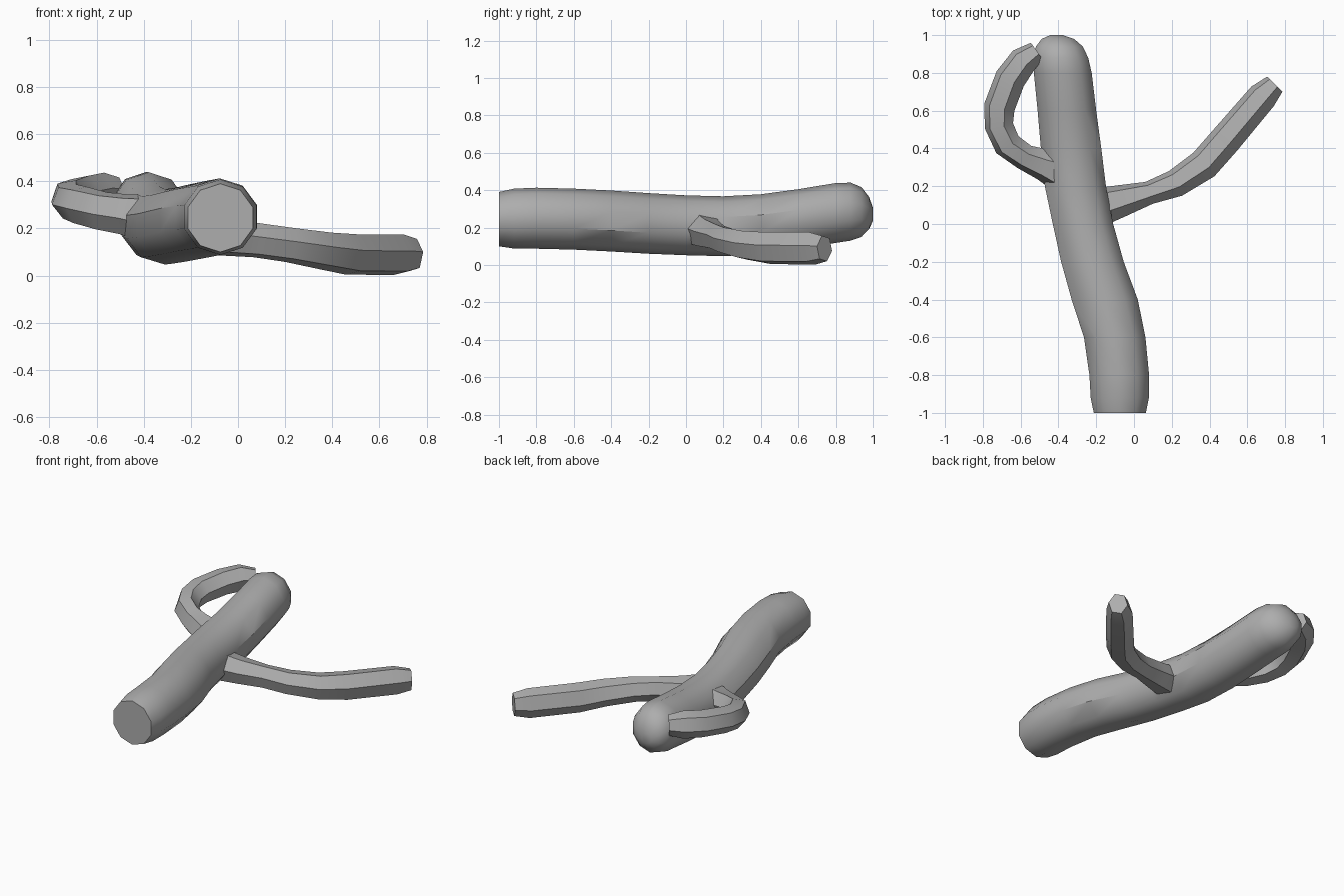
import bpy, bmesh, math
from mathutils import Vector

bark = bpy.data.materials.new("grey_bark")
bark.diffuse_color = (0.42, 0.42, 0.42, 1)


def tube(name, rings, sides, offset, angle, axis=None):
    """Sweep a polygon through rings of (x, y, z, half width, half height)."""
    bm = bmesh.new()
    centres = [Vector(r[:3]) for r in rings]
    loops = []
    for i, (x, y, z, w, h) in enumerate(rings):
        ahead = centres[min(i + 1, len(rings) - 1)]
        behind = centres[max(i - 1, 0)]
        t = Vector(axis) if axis else (ahead - behind).normalized()
        side = t.cross(Vector((0, 0, 1))).normalized()
        up = side.cross(t)
        loop = []
        for k in range(sides):
            a = math.radians(offset) + math.tau * k / sides
            loop.append(bm.verts.new(centres[i] + side * w * math.cos(a) + up * h * math.sin(a)))
        loops.append(loop)
    for a, b in zip(loops, loops[1:]):
        for k in range(sides):
            j = (k + 1) % sides
            bm.faces.new((a[k], a[j], b[j], b[k]))
    bm.faces.new(loops[0])
    bm.faces.new(loops[-1])
    bmesh.ops.recalc_face_normals(bm, faces=bm.faces)
    mesh = bpy.data.meshes.new(name)
    bm.to_mesh(mesh)
    bm.free()
    mesh.materials.append(bark)
    ob = bpy.data.objects.new(name, mesh)
    bpy.context.collection.objects.link(ob)
    bpy.ops.object.select_all(action='DESELECT')
    ob.select_set(True)
    bpy.context.view_layer.objects.active = ob
    bpy.ops.object.shade_smooth_by_angle(angle=math.radians(angle))
    return ob


# Thick trunk: cut flat at the front, rounded at the back
tube("trunk", [
    (-0.075, -1.00, 0.245, 0.145, 0.145),
    (-0.075, -0.92, 0.248, 0.162, 0.160),
    (-0.078, -0.80, 0.250, 0.166, 0.163),
    (-0.102, -0.60, 0.245, 0.171, 0.163),
    (-0.155, -0.40, 0.235, 0.184, 0.163),
    (-0.220, -0.20, 0.222, 0.174, 0.162),
    (-0.270, 0.00, 0.212, 0.168, 0.160),
    (-0.310, 0.20, 0.207, 0.170, 0.160),
    (-0.333, 0.40, 0.218, 0.168, 0.160),
    (-0.355, 0.60, 0.245, 0.163, 0.160),
    (-0.377, 0.80, 0.278, 0.161, 0.160),
    (-0.388, 0.88, 0.285, 0.153, 0.155),
    (-0.395, 0.94, 0.283, 0.130, 0.132),
    (-0.403, 0.98, 0.278, 0.090, 0.085),
    (-0.410, 1.00, 0.270, 0.035, 0.035),
], 10, 18, 37, axis=(0, 1, 0))

# Long side branch sweeping out to the right
tube("long_branch", [
    (-0.22, 0.08, 0.190, 0.110, 0.100),
    (-0.06, 0.125, 0.165, 0.085, 0.085),
    (0.08, 0.165, 0.150, 0.062, 0.077),
    (0.22, 0.215, 0.130, 0.075, 0.077),
    (0.37, 0.315, 0.105, 0.085, 0.083),
    (0.48, 0.440, 0.090, 0.085, 0.091),
    (0.68, 0.675, 0.089, 0.080, 0.092),
    (0.745, 0.740, 0.088, 0.058, 0.072),
], 6, 10, 30)

# Short branch curling back to the trunk on the left
tube("curled_branch", [
    (-0.36, 0.27, 0.240, 0.120, 0.110),
    (-0.48, 0.315, 0.260, 0.085, 0.090),
    (-0.58, 0.355, 0.275, 0.070, 0.085),
    (-0.67, 0.420, 0.300, 0.075, 0.083),
    (-0.715, 0.520, 0.315, 0.077, 0.078),
    (-0.712, 0.620, 0.330, 0.083, 0.080),
    (-0.655, 0.770, 0.347, 0.083, 0.082),
    (-0.585, 0.865, 0.357, 0.078, 0.085),
    (-0.515, 0.915, 0.355, 0.055, 0.065),
], 6, 10, 30)
